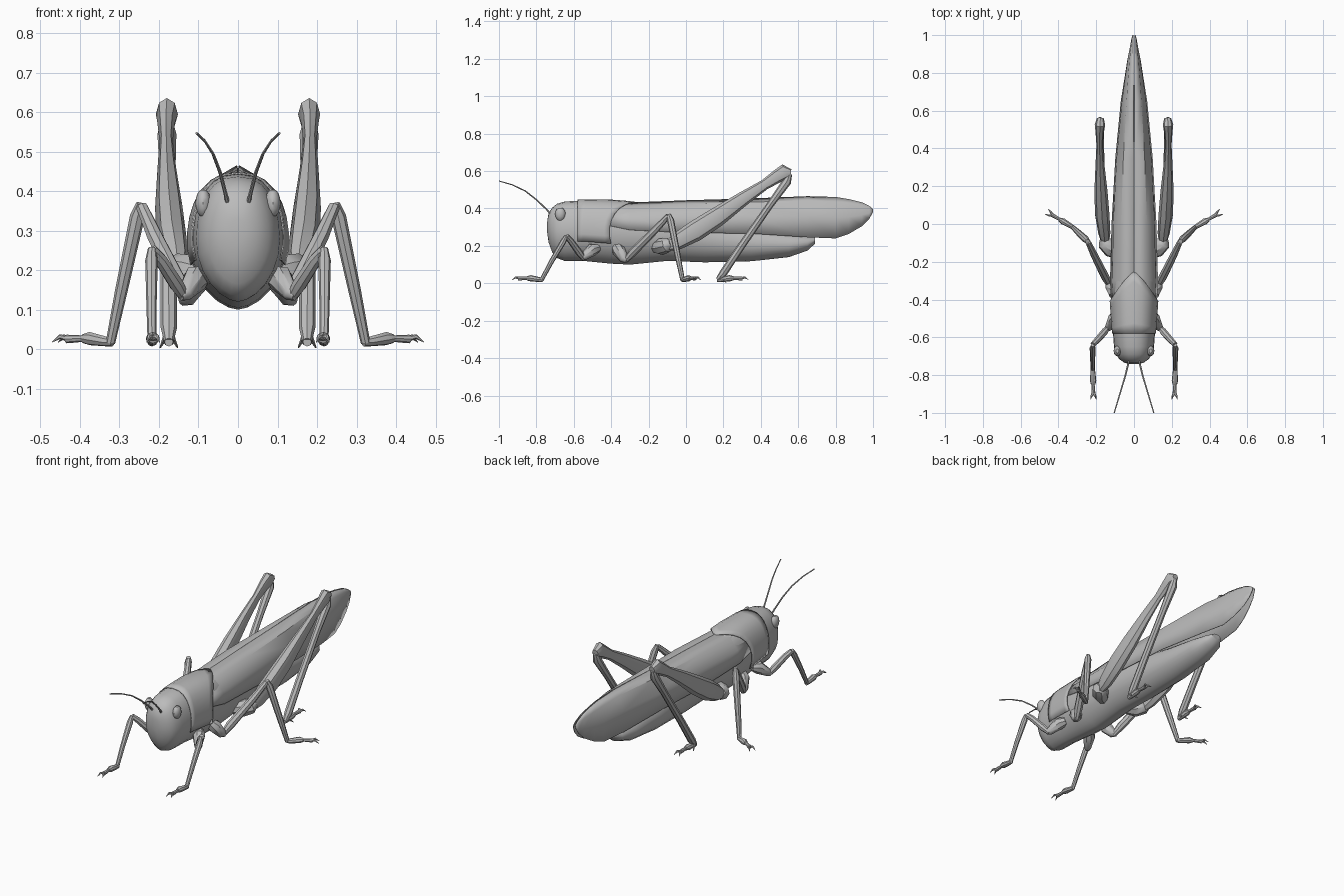
import bpy, bmesh, math
from mathutils import Vector

grey = bpy.data.materials.new("body grey")
grey.diffuse_color = (0.5, 0.5, 0.5, 1)


def make(name, rings, closed=True, caps=True, mirror=True, solid=0, angle=40):
    """Skin a list of equal-length rings (or open strips) into one object."""
    bm = bmesh.new()
    rows = [[bm.verts.new(p) for p in r] for r in rings]
    n = len(rows[0])
    for a, b in zip(rows, rows[1:]):
        for i in range(n if closed else n - 1):
            j = (i + 1) % n
            bm.faces.new((a[i], a[j], b[j], b[i]))
    if caps and closed:
        bm.faces.new(rows[0][::-1])
        bm.faces.new(rows[-1])
    bmesh.ops.recalc_face_normals(bm, faces=bm.faces)
    me = bpy.data.meshes.new(name)
    bm.to_mesh(me)
    bm.free()
    me.materials.append(grey)
    ob = bpy.data.objects.new(name, me)
    bpy.context.collection.objects.link(ob)
    bpy.ops.object.select_all(action='DESELECT')
    ob.select_set(True)
    bpy.context.view_layer.objects.active = ob
    bpy.ops.object.shade_smooth_by_angle(angle=math.radians(angle))
    if solid:
        m = ob.modifiers.new("thickness", 'SOLIDIFY')
        m.thickness, m.offset = solid, 0
    if mirror:
        ob.modifiers.new("mirror", 'MIRROR')
    return ob


def limb(name, pts, sides=8):
    """Tube through points (x, y, z, half width across, half depth)."""
    c = [Vector(p[:3]) for p in pts]
    rings = []
    for i, p in enumerate(pts):
        d = (c[min(i + 1, len(c) - 1)] - c[max(i - 1, 0)]).normalized()
        u = Vector((1, 0, 0)) - d * d.x
        if u.length < 0.3:
            u = Vector((0, 0, 1)) - d * d.z
        u.normalize()
        v = d.cross(u)
        rx, ry = p[3], p[-1]
        rings.append([c[i] + u * rx * math.cos(t) + v * ry * math.sin(t)
                      for t in (2 * math.pi * k / sides for k in range(sides))])
    return make(name, rings)


def foot(name, start, heading, length):
    """Thick pad, slim toe joint and a pair of claws."""
    s, h = Vector(start), Vector(heading).normalized()
    side = Vector((-h.y, h.x, 0))
    at = lambda f, z: tuple(s + h * length * f + Vector((0, 0, z - s.z)))
    limb(name + "_pad", [(*at(0, .018), .011), (*at(.12, .02), .013),
                         (*at(.4, .027), .017), (*at(.52, .027), .011)])
    limb(name + "_toe", [(*at(.5, .027), .008), (*at(.7, .026), .010), (*at(.8, .026), .011)])
    for k in (-1, 1):
        tip = Vector(at(1, .018)) + side * k * .016
        mid = Vector(at(.88, .032)) + side * k * .010
        limb(name + "_claw", [(*at(.77, .026), .008), (*mid, .006), (*tip, .001)], 6)


# Head, thorax and abdomen: y, bottom, top, half width
BODY = [(-.742, .27, .33, .02), (-.735, .22, .375, .05), (-.715, .165, .405, .078),
        (-.69, .135, .425, .095), (-.65, .12, .437, .106), (-.55, .12, .443, .113),
        (-.4, .105, .44, .12), (-.3, .10, .43, .122), (-.1, .12, .40, .112),
        (.1, .112, .36, .10), (.35, .118, .30, .09), (.55, .14, .268, .078),
        (.65, .175, .25, .058), (.69, .212, .246, .028)]


def section(y, t, grow=0):
    """Point on the egg-shaped body outline at station y and angle t."""
    for a, b in zip(BODY, BODY[1:]):
        if y <= b[0]:
            break
    f = (y - a[0]) / (b[0] - a[0])
    lo, hi, w = (a[i] + (b[i] - a[i]) * f for i in (1, 2, 3))
    cs, sn = math.cos(t), math.sin(t)
    x = math.copysign(abs(cs) ** (.8 if sn > 0 else 1.2), cs)
    return Vector(((w + grow) * x, y, (lo + hi) / 2 + ((hi - lo) / 2 + grow) * sn))


make("body", [[section(b[0], 2 * math.pi * k / 24) for k in range(24)] for b in BODY],
     mirror=False, angle=50)

# Saddle plate behind the head, with a pointed rear edge
saddle = []
for k in range(17):
    t = math.radians(-20 + 220 * k / 16)
    rear = -.25 - .16 * min(1, abs(math.cos(t)))
    saddle.append([section(-.58 + (rear + .58) * j / 6, t, .004 + .004 * j / 6) for j in range(7)])
make("saddle_plate", saddle, closed=False, mirror=False, solid=.004)

# Folded wings: y, then ridge, shoulder, flank and lower edge as (x, z)
WING = [(-.42, (.0, .42), (.06, .405), (.108, .36), (.119, .31)),
        (-.3, (.0, .43), (.065, .412), (.112, .355), (.125, .285)),
        (0, (.001, .442), (.068, .424), (.108, .36), (.117, .27)),
        (.35, (.001, .452), (.055, .432), (.09, .36), (.097, .266)),
        (.65, (.002, .464), (.038, .443), (.062, .36), (.068, .246)),
        (.8, (.003, .46), (.028, .432), (.042, .35), (.044, .24)),
        (.87, (.003, .449), (.022, .424), (.032, .355), (.033, .264)),
        (.94, (.004, .432), (.014, .415), (.019, .365), (.019, .305)),
        (.98, (.004, .412), (.010, .405), (.012, .375), (.012, .345)),
        (1.0, (.004, .395), (.006, .392), (.007, .388), (.007, .382))]
make("wing", [[(x, w[0], z) for x, z in w[1:]] for w in WING], closed=False, solid=.004)

# Eyes
rings = []
for i in range(1, 8):
    a = math.pi * i / 8
    rings.append([(.088 + .02 * math.sin(a) * math.cos(b), -.672 + .028 * math.sin(a) * math.sin(b),
                   .37 + .036 * math.cos(a)) for b in (math.pi * k / 6 for k in range(12))])
make("eye", rings)

# Antennae
limb("antenna", [(.025, -.72, .365, .006), (.032, -.745, .395, .005), (.045, -.80, .447, .0045),
                 (.063, -.86, .494, .004), (.084, -.93, .527, .0035), (.105, -1.0, .547, .003)], 6)

# Front legs
limb("front_hip", [(.085, -.47, .19, .022), (.105, -.50, .18, .034), (.135, -.55, .14, .02),
                   (.145, -.56, .133, .01)])
limb("front_thigh", [(.135, -.545, .13, .012), (.155, -.57, .163, .019),
                     (.195, -.615, .225, .017), (.218, -.638, .252, .014)])
limb("front_shin", [(.218, -.64, .255, .01), (.219, -.655, .225, .016),
                    (.219, -.72, .115, .013), (.218, -.772, .018, .011)])
foot("front_foot", (.218, -.765, .018), (-.02, -1, 0), .165)

# Middle legs
limb("middle_hip", [(.08, -.375, .2, .025), (.105, -.36, .175, .036), (.13, -.33, .13, .025),
                    (.14, -.315, .12, .012)])
limb("middle_thigh", [(.13, -.325, .12, .014), (.15, -.285, .165, .023),
                      (.21, -.165, .285, .02), (.243, -.095, .36, .015)])
limb("middle_shin", [(.246, -.092, .368, .012), (.255, -.082, .335, .019),
                     (.295, -.045, .15, .016), (.323, -.018, .016, .012)])
foot("middle_foot", (.318, -.02, .018), (.145, .085, 0), .168)

# Hind legs
limb("hind_hip", [(.08, -.16, .19, .03), (.12, -.135, .195, .045), (.155, -.10, .205, .04),
                  (.165, -.08, .215, .02)])
limb("hind_thigh", [(.152, -.10, .195, .02, .025), (.157, -.05, .222, .032, .045),
                    (.168, .05, .28, .038, .056), (.175, .17, .357, .035, .052),
                    (.18, .31, .455, .024, .038), (.182, .42, .527, .017, .028),
                    (.182, .49, .573, .022, .036), (.18, .525, .595, .028, .042),
                    (.178, .56, .59, .018, .02)])
limb("hind_shin", [(.18, .555, .585, .013), (.18, .54, .545, .024), (.178, .45, .42, .019),
                   (.176, .3, .205, .02), (.175, .2, .055, .021), (.175, .17, .02, .012)])
foot("hind_foot", (.175, .165, .018), (0, 1, 0), .17)
# Shin spurs
for dx in (-.022, .022):
    limb("hind_spur", [(.175 + dx * .4, .185, .03, .007), (.175 + dx, .215, .004, .002)], 6)
